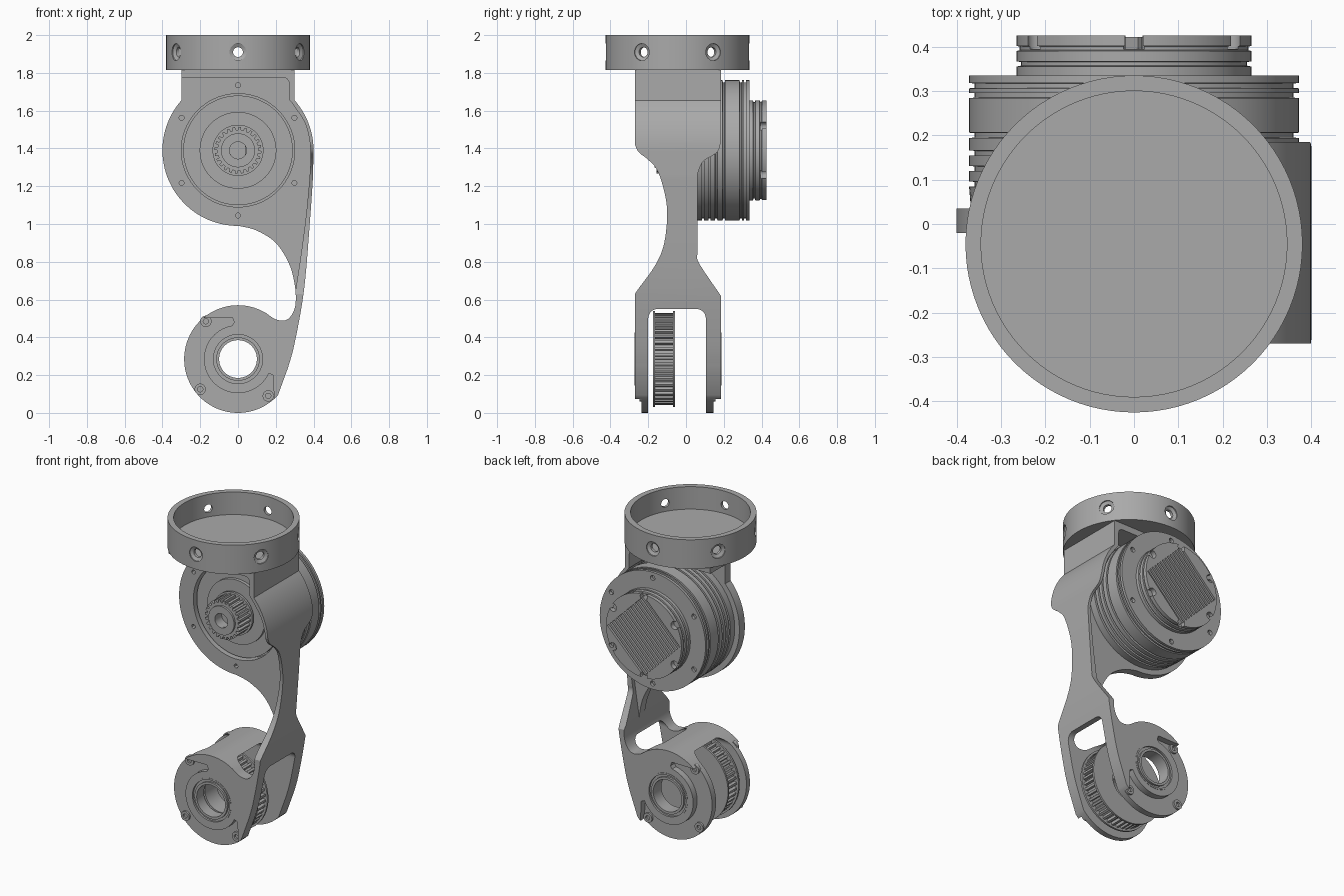
import bpy, bmesh
from math import sin, cos, radians, pi
from mathutils import Vector, Matrix

if "Cube" in bpy.data.objects:
    bpy.data.objects.remove(bpy.data.objects["Cube"], do_unlink=True)

metal = bpy.data.materials.new("grey metal")
metal.use_nodes = True
GREY = (0.4, 0.4, 0.4, 1)
metal.diffuse_color = GREY
metal.node_tree.nodes["Principled BSDF"].inputs["Base Color"].default_value = GREY

MOTOR_Z, FORK_Z, RING_Y = 1.39, 0.285, -0.045


def finish(name, bm):
    bmesh.ops.remove_doubles(bm, verts=bm.verts, dist=1e-5)
    bmesh.ops.recalc_face_normals(bm, faces=bm.faces)
    mesh = bpy.data.meshes.new(name)
    bm.to_mesh(mesh)
    bm.free()
    mesh.materials.append(metal)
    obj = bpy.data.objects.new(name, mesh)
    bpy.context.collection.objects.link(obj)
    return obj


def prism(name, pts, lo, hi, axis="y"):
    """Extrude a closed outline along y (points are x, z) or x (points are y, z)."""
    bm = bmesh.new()
    place = (lambda p, d: (p[0], d, p[1])) if axis == "y" else (lambda p, d: (d, p[0], p[1]))
    face = bm.faces.new([bm.verts.new(place(p, lo)) for p in pts])
    made = bmesh.ops.extrude_face_region(bm, geom=[face])["geom"]
    shift = Vector(place((0, 0), hi - lo))
    bmesh.ops.translate(bm, vec=shift, verts=[v for v in made if isinstance(v, bmesh.types.BMVert)])
    return finish(name, bm)


def lathe(name, profile, x=0, z=0, n=72, axis="y", y=0):
    """Revolve a closed (radius, height) profile about the y or z axis."""
    bm = bmesh.new()
    rings = []
    for i in range(n):
        c, s = cos(2 * pi * i / n), sin(2 * pi * i / n)
        rings.append([bm.verts.new((x + r * c, y + h, z + r * s) if axis == "y"
                                   else (x + r * c, y + r * s, z + h)) for r, h in profile])
    m = len(profile)
    for i in range(n):
        a, b = rings[i], rings[(i + 1) % n]
        for j in range(m):
            k = (j + 1) % m
            if profile[j][0] == 0 and profile[k][0] == 0:
                continue
            quad = [a[j], a[k], b[k], b[j]]
            if profile[j][0] == 0:
                quad.pop()
            elif profile[k][0] == 0:
                quad.pop(2)
            bm.faces.new(quad)
    return finish(name, bm)


def tube(name, r0, r1, lo, hi, **kw):
    return lathe(name, [(r0, lo), (r1, lo), (r1, hi), (r0, hi)], **kw)


def combine(obj, others, op="DIFFERENCE"):
    bpy.context.view_layer.objects.active = obj
    for other in others:
        mod = obj.modifiers.new("cut", "BOOLEAN")
        mod.operation, mod.object, mod.solver = op, other, "EXACT"
        bpy.ops.object.modifier_apply(modifier=mod.name)
        bpy.data.objects.remove(other, do_unlink=True)
    return obj


def arc(cx, cz, r, a0, a1, n=40):
    steps = [radians(a0 + (a1 - a0) * i / n) for i in range(n + 1)]
    return [(cx + r * cos(a), cz + r * sin(a)) for a in steps]


def spline(pts, n=6):
    p = [Vector(q) for q in [pts[0]] + pts + [pts[-1]]]
    out = []
    for a, b, c, d in zip(p, p[1:], p[2:], p[3:]):
        for i in range(n):
            t = i / n
            out.append(tuple(0.5 * (2 * b + (c - a) * t + (2 * a - 5 * b + 4 * c - d) * t * t
                                    + (3 * b - a - 3 * c + d) * t ** 3)))
    return out + [pts[-1]]


def gear(name, r_root, r_tip, teeth, lo, hi, z):
    pts = []
    for i in range(teeth):
        for f, r in ((0, r_root), (0.4, r_root), (0.5, r_tip), (0.9, r_tip)):
            a = 2 * pi * (i + f) / teeth
            pts.append((r * cos(a), z + r * sin(a)))
    return prism(name, pts, lo, hi)


# Arm: front silhouette intersected with the side profile
outline = [(-0.3, 1.815)] + arc(0, MOTOR_Z, 0.4, 138.6, 270)
outline += spline([(0.01, 0.989), (0.1, 0.965), (0.2, 0.9), (0.27, 0.79), (0.3, 0.68), (0.305, 0.58),
                   (0.285, 0.52), (0.25, 0.49), (0.2, 0.495), (0.16, 0.52)])
outline += arc(0, FORK_Z, 0.285, 58, 318, 72)
outline += spline([(0.265, 0.24), (0.3, 0.37), (0.35, 0.655), (0.382, 1.03), (0.397, 1.25)])
outline += arc(0, MOTOR_Z, 0.4, 0, 41.4, 14) + [(0.3, 1.815)]
arm = prism("arm", outline, -0.4, 0.4)

front_edge = spline([(-0.27, 1.42), (-0.25, 1.38), (-0.2, 1.34), (-0.15, 1.28), (-0.11, 1.15), (-0.1, 1.03),
                     (-0.12, 0.88), (-0.17, 0.77), (-0.25, 0.66), (-0.27, 0.63)])
back_edge = spline([(0.185, 0.62), (0.07, 0.79), (0.06, 0.84)], 4) + \
    spline([(0.06, 1.26), (0.09, 1.33), (0.165, 1.38), (0.185, 1.44)])
side = [(-0.27, 1.9)] + front_edge + [(-0.27, -0.1), (0.185, -0.1)] + back_edge + [(0.185, 1.9)]
combine(arm, [prism("side_cutter", side, -0.6, 0.6, "x")], "INTERSECT")

# Pockets either side of the thin web, fork slot and bores
wall = [(-0.6, 1.775)] + arc(0.24, 1.745, 0.03, 90, 0, 6) + \
    spline([(0.27, 1.66), (0.3, 1.62), (0.36, 1.52), (0.384, 1.37), (0.366, 1.1), (0.335, 0.85), (0.297, 0.6)]) + \
    [(-0.6, 0.6)]
slot = [(-0.2, -0.1)] + arc(-0.15, 0.5, 0.05, 180, 90, 8) + arc(0.055, 0.5, 0.05, 90, 0, 8) + [(0.105, -0.1)]
step = [(-0.4, 0.5), (-0.03, 0.505), (-0.02, 0.48)] + arc(0, FORK_Z, 0.18, 100, 335, 48) + \
    [(0.185, 0.2), (0.2, -0.1), (-0.4, -0.1)]
combine(arm, [
    prism("front_pocket", wall, -0.5, -0.02),
    prism("rear_pocket", wall, 0.035, 0.5),
    prism("fork_slot", slot, -0.6, 0.6, "x"),
    prism("front_step", step, -0.5, -0.235),
    prism("rear_step", step, 0.145, 0.5),
    prism("bearing_bore", arc(0, FORK_Z, 0.14, 0, 355, 71), -0.5, 0.5),
    prism("motor_bore", arc(0, MOTOR_Z, 0.3, 0, 355, 71), -0.1, 0.1),
])
bolt_circle = [radians(90 + 60 * i) for i in range(6)]
combine(arm, [tube("bolt_hole", 0, 0.013, -0.1, 0.1, x=0.345 * cos(a), z=MOTOR_Z + 0.345 * sin(a), n=12)
              for a in bolt_circle])

# Bearings and fork screws on both prongs
for side_name, lo, hi, head, sign in (("front", -0.272, -0.2, -0.235, -1), ("rear", 0.105, 0.187, 0.145, 1)):
    mid = hi if sign > 0 else lo
    dip = mid - sign * 0.012
    inner = lo if sign > 0 else hi
    lathe(side_name + "_bearing", [(0.1, inner), (0.141, inner), (0.141, mid), (0.13, mid), (0.13, dip),
                                   (0.115, dip), (0.115, mid), (0.1, mid)], z=FORK_Z)
    for x, z in ((-0.17, 0.485), (-0.2, 0.125), (0.16, 0.09)):
        a, b = sorted((head - sign * 0.01, head + sign * 0.012))
        tube(side_name + "_screw", 0.014, 0.03, a, b, x=x, z=z, n=18)

# Driven pulley between the prongs
pulley = gear("driven_pulley", 0.225, 0.243, 44, -0.165, -0.07, FORK_Z)
combine(pulley, [prism("pulley_bore", arc(0, FORK_Z, 0.11, 0, 355, 71), -0.5, 0.5)])
for y in (-0.175, -0.07):
    tube("pulley_flange", 0.11, 0.255, y, y + 0.012, z=FORK_Z)

# Motor housing with grooves
shell = [(0, 0.0), (0.29, 0.0), (0.29, 0.036), (0.368, 0.036)]
for y in (0.09, 0.125, 0.16, 0.2, 0.29, 0.312):
    shell += [(0.372, y - 0.006), (0.36, y - 0.005), (0.36, y + 0.005), (0.372, y + 0.006)]
shell += [(0.372, 0.335), (0, 0.335)]
motor = lathe("motor_housing", shell, z=MOTOR_Z, n=96)
combine(motor, [tube("bolt_hole", 0, 0.016, 0.315, 0.36, x=0.335 * cos(a), z=MOTOR_Z + 0.335 * sin(a), n=12)
                for a in bolt_circle])
lathe("output_flange", [(0, 0.01), (0.203, 0.01), (0.203, -0.02), (0, -0.02)], z=MOTOR_Z)

# Rear cap with a square finned vent
cap = lathe("rear_cap", [(0, 0.33), (0.265, 0.33), (0.265, 0.355), (0.255, 0.357), (0.255, 0.365), (0.265, 0.367),
                         (0.265, 0.39), (0.258, 0.392), (0.258, 0.4), (0.265, 0.402), (0.265, 0.425), (0, 0.425)],
            z=MOTOR_Z)


def tilted(name, u, v, w, h, lo, hi):
    turn = Matrix.Rotation(radians(45), 2)
    corners = [turn @ Vector((u + i * w, v + j * h)) for i, j in ((-1, -1), (1, -1), (1, 1), (-1, 1))]
    return prism(name, [(c.x, MOTOR_Z + c.y) for c in corners], lo, hi)


combine(cap, [tilted("vent_cutter", 0, 0, 0.18, 0.18, 0.385, 0.5)])
combine(cap, [tube("cap_notch", 0, 0.025, 0.395, 0.5, x=0.25 * cos(a), z=MOTOR_Z + 0.25 * sin(a), n=16)
              for a in bolt_circle])
for i in range(13):
    tilted("vent_fin", 0, -0.162 + 0.027 * i, 0.181, 0.007, 0.38, 0.422)

# Drive pulley on the motor shaft
drive = gear("drive_pulley", 0.108, 0.124, 24, -0.155, -0.035, MOTOR_Z)
combine(drive, [prism("shaft_bore", arc(0, MOTOR_Z, 0.045, 35, 325, 30), -0.5, -0.1)])
tube("drive_flange", 0.09, 0.135, -0.05, -0.035, z=MOTOR_Z)
tube("drive_hub", 0.045, 0.09, -0.168, -0.15, z=MOTOR_Z)
tube("drive_collar", 0, 0.09, -0.04, -0.015, z=MOTOR_Z)

# Mounting ring: open cup with six countersunk side holes
ring = lathe("mounting_ring", [(0, 1.815), (0.38, 1.815), (0.38, 2), (0.345, 2), (0.345, 1.857), (0, 1.857)],
             y=RING_Y, n=96, axis="z")
for a in bolt_circle:
    hole = lathe("side_hole", [(0, 0.3), (0.026, 0.3), (0.026, 0.362), (0.045, 0.372), (0.045, 0.45), (0, 0.45)], n=24)
    hole.matrix_world = Matrix.Translation((0, RING_Y, 1.91)) @ Matrix.Rotation(a - pi / 2, 4, "Z")
    bpy.context.view_layer.update()
    combine(ring, [hole])

# Smooth curved faces, keep edges sharp
bpy.ops.object.select_all(action="DESELECT")
for obj in bpy.context.scene.objects:
    if obj.type == "MESH" and obj.data.materials and obj.data.materials[0] == metal:
        obj.select_set(True)
        bpy.context.view_layer.objects.active = obj
bpy.ops.object.shade_smooth_by_angle(angle=radians(30))
